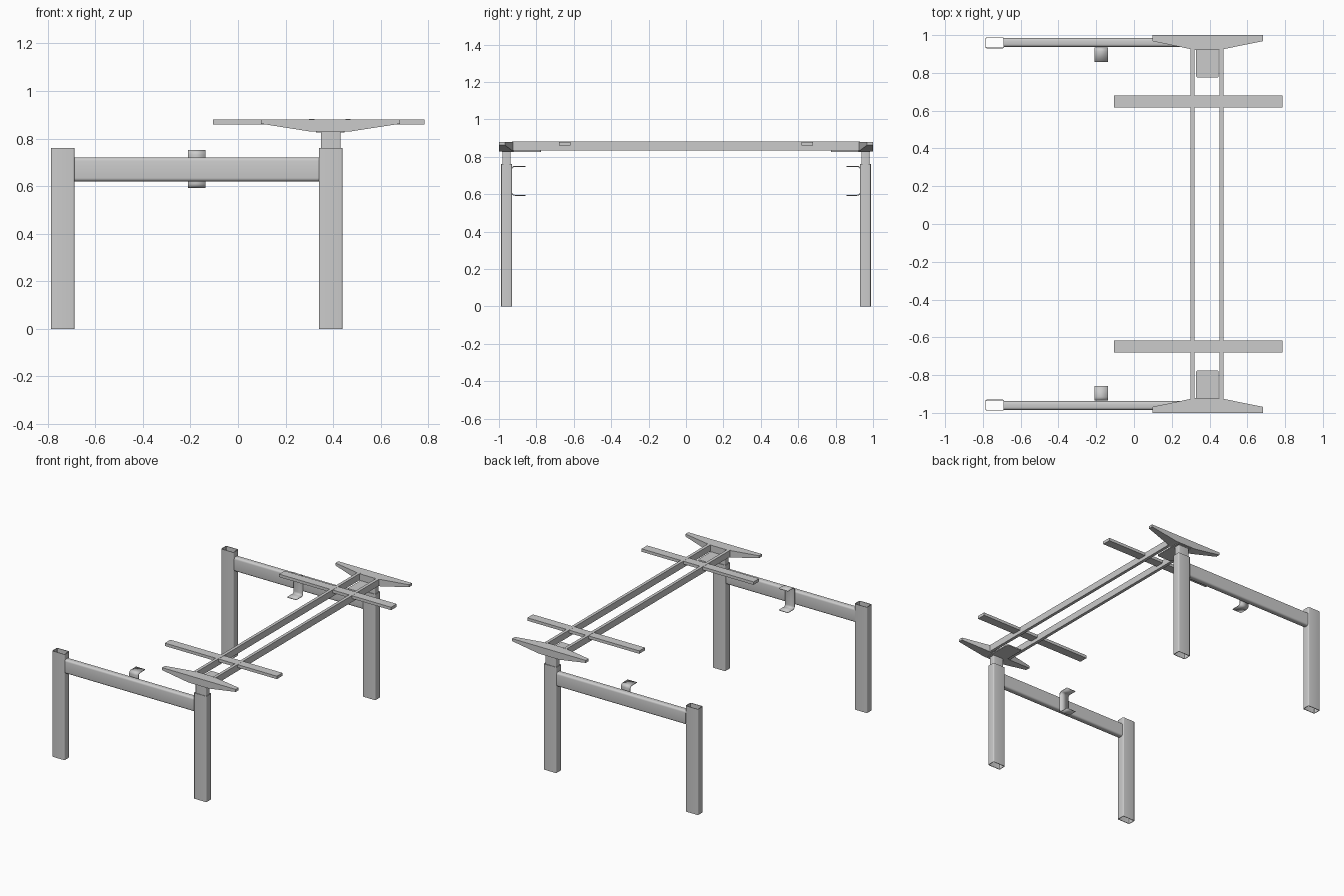
import bpy, bmesh, math
from mathutils import Vector

if "Cube" in bpy.data.objects:
    bpy.data.objects.remove(bpy.data.objects["Cube"])


def make(name, bm, mirror=True, smooth=False, thickness=0):
    bmesh.ops.recalc_face_normals(bm, faces=bm.faces)
    me = bpy.data.meshes.new(name)
    bm.to_mesh(me)
    bm.free()
    ob = bpy.data.objects.new(name, me)
    bpy.context.collection.objects.link(ob)
    if thickness:
        mod = ob.modifiers.new("thickness", 'SOLIDIFY')
        mod.thickness = thickness
        mod.offset = 0
    if mirror:
        mod = ob.modifiers.new("other_side", 'MIRROR')
        mod.use_axis = (False, True, False)
    if smooth:
        bpy.ops.object.select_all(action='DESELECT')
        bpy.context.view_layer.objects.active = ob
        ob.select_set(True)
        bpy.ops.object.shade_smooth_by_angle(angle=math.radians(35))
    return ob


def rounded(x0, x1, y0, y1, r, n=4):
    pts = []
    for cx, cy, a in ((x1-r, y1-r, 0), (x0+r, y1-r, 90), (x0+r, y0+r, 180), (x1-r, y0+r, 270)):
        for i in range(n + 1):
            t = math.radians(a + 90 * i / n)
            pts.append((cx + r * math.cos(t), cy + r * math.sin(t)))
    return pts


def loft(loops, close=True, cap=True):
    bm = bmesh.new()
    rows = [[bm.verts.new(p) for p in loop] for loop in loops]
    n = len(rows[0])
    for a, b in zip(rows, rows[1:]):
        for i in range(n if close else n - 1):
            j = (i + 1) % n
            bm.faces.new((a[i], a[j], b[j], b[i]))
    if cap:
        bm.faces.new(rows[0])
        bm.faces.new(rows[-1])
    return bm


def box(name, x, y, z, mirror=True):
    return make(name, loft([[(x[0], y[0], h), (x[1], y[0], h), (x[1], y[1], h), (x[0], y[1], h)]
                            for h in z]), mirror)


def tube(name, x, y, z, r, wall):
    # hollow tube, open at both ends
    outer = rounded(*x, *y, r)
    inner = rounded(x[0]+wall, x[1]-wall, y[0]+wall, y[1]-wall, max(r - wall, 0.001))
    loops = [[(px, py, h) for px, py in ring] for ring, h in
             ((outer, z[0]), (outer, z[1]), (inner, z[1]), (inner, z[0]), (outer, z[0]))]
    bm = loft(loops, cap=False)
    bmesh.ops.remove_doubles(bm, verts=bm.verts, dist=1e-5)
    return make(name, bm, smooth=True)


# Legs and telescopic inner tube
tube("front_leg", (-0.787, -0.687), (0.93, 0.988), (0, 0.76), 0.008, 0.004)
tube("rear_leg", (0.34, 0.44), (0.93, 0.988), (0, 0.76), 0.008, 0.004)
tube("inner_leg_tube", (0.348, 0.432), (0.937, 0.981), (0.6, 0.828), 0.006, 0.004)

# Side rails between the legs
prof = rounded(0.938, 0.984, 0.62, 0.72, 0.014)
make("side_rail", loft([[(x, y, z) for y, z in prof] for x in (-0.687, 0.34)]), smooth=True)

# C-shaped hanger brackets on the inside of the rails
r = 0.018
path = [(0.858, 0.749)]
for cy, cz, a in ((0.933 - r, 0.749 - r, 90), (0.933 - r, 0.594 + r, 0)):
    for i in range(6):
        t = math.radians(a - 18 * i)
        path.append((cy + r * math.cos(t), cz + r * math.sin(t)))
path.append((0.858, 0.594))
make("rail_hanger", loft([[(x, y, z) for y, z in path] for x in (-0.21, -0.137)],
                         close=False, cap=False), smooth=True, thickness=0.005)

# Winged end supports: tapered in plan and from the front
stations = [(0.097, 0.968, 0.862), (0.30, 0.926, 0.830), (0.32, 0.922, 0.829),
            (0.455, 0.922, 0.829), (0.475, 0.926, 0.830), (0.682, 0.968, 0.862)]
make("end_support", loft([[(x, y, z), (x, 1.0, z), (x, 1.0, 0.88), (x, y, 0.88)]
                          for x, y, z in stations]))

# Mounting plates between the beams
plate = rounded(0.328, 0.448, 0.775, 0.985, 0.01)
make("mounting_plate", loft([[(x, y, z) for x, y in plate] for z in (0.825, 0.833)]))

# Long beams
for label, x in (("inner_beam", (0.299, 0.321)), ("outer_beam", (0.452, 0.474))):
    box(label, x, (-0.93, 0.93), (0.834, 0.881), mirror=False)

# Crossbars carrying the top
box("crossbar", (-0.105, 0.785), (0.617, 0.68), (0.859, 0.88))
